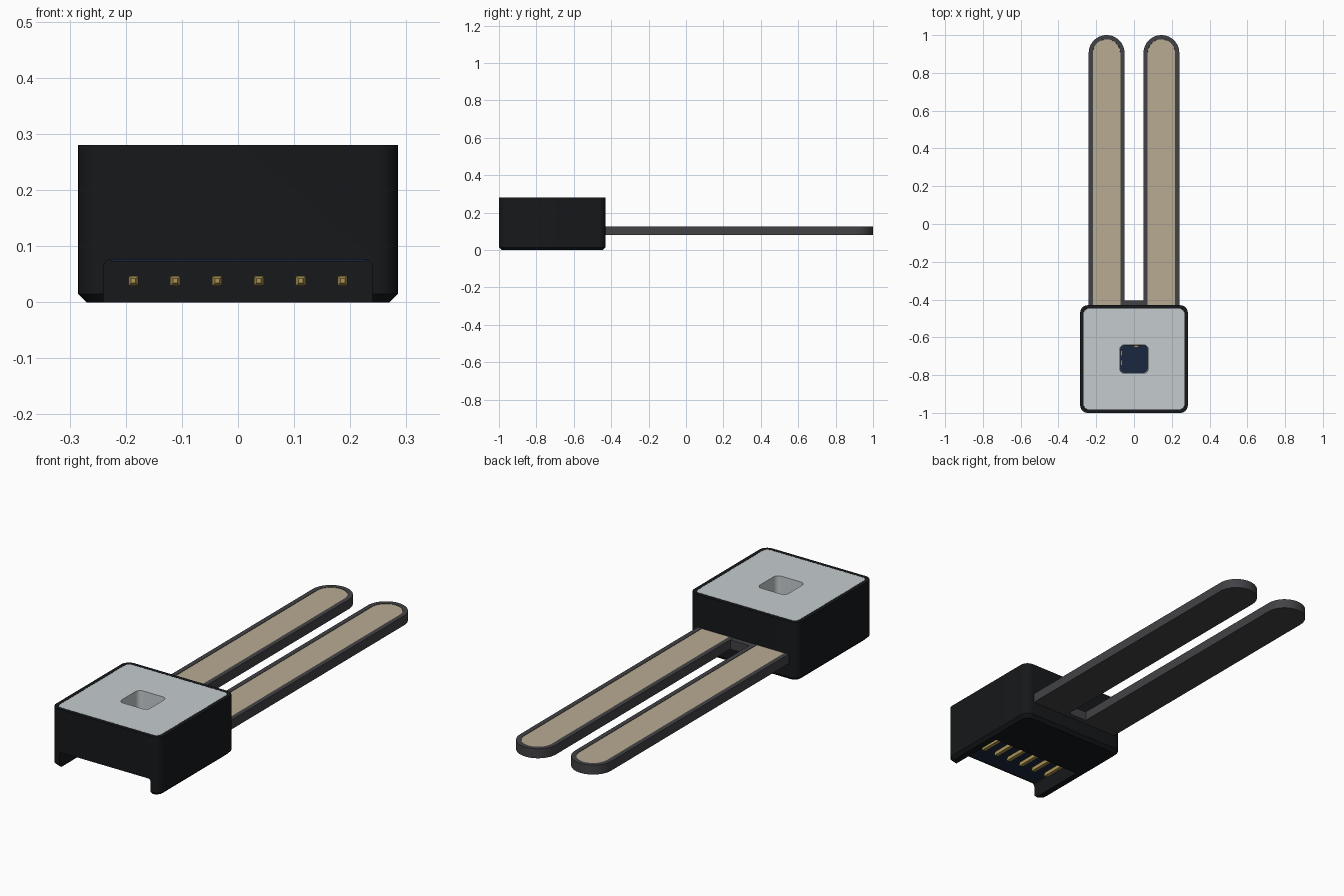
import bpy, bmesh
from math import sin, cos, pi

if "Cube" in bpy.data.objects:
    bpy.data.objects.remove(bpy.data.objects["Cube"])

CY = -0.715  # centre of the square housing


def material(name, rgb):
    m = bpy.data.materials.new(name)
    m.diffuse_color = (*rgb, 1)
    m.use_nodes = True
    m.node_tree.nodes["Principled BSDF"].inputs["Base Color"].default_value = m.diffuse_color
    return m


BLACK = material("black_plastic", (0.008, 0.009, 0.010))
SILVER = material("light_grey", (0.56, 0.60, 0.62))
RIM = material("dark_grey", (0.055, 0.055, 0.062))
TAN = material("tan", (0.48, 0.41, 0.29))
NAVY = material("navy_board", (0.010, 0.020, 0.050))
GOLD = material("gold", (0.42, 0.30, 0.09))
METAL = material("chip_metal", (0.25, 0.25, 0.25))


def finish(name, bm, mat):
    bmesh.ops.recalc_face_normals(bm, faces=bm.faces)
    me = bpy.data.meshes.new(name)
    bm.to_mesh(me)
    bm.free()
    me.materials.append(mat)
    ob = bpy.data.objects.new(name, me)
    bpy.context.collection.objects.link(ob)
    return ob


def smooth(ob):
    bpy.ops.object.select_all(action='DESELECT')
    bpy.context.view_layer.objects.active = ob
    ob.select_set(True)
    bpy.ops.object.shade_smooth_by_angle(angle=0.6)


def loft(name, rings, mat, caps=(True, True)):
    """Skin a list of equal-length point rings."""
    bm = bmesh.new()
    vs = [[bm.verts.new(p) for p in r] for r in rings]
    n = len(vs[0])
    for a, b in zip(vs, vs[1:]):
        for i in range(n):
            j = (i + 1) % n
            bm.faces.new((a[i], a[j], b[j], b[i]))
    for cap, ring in zip(caps, (vs[0], vs[-1])):
        if cap:
            bm.faces.new(ring)
    return finish(name, bm, mat)


def rounded_square(h, r, z, seg=8):
    pts = []
    for q, (sx, sy) in enumerate(((1, 1), (-1, 1), (-1, -1), (1, -1))):
        for k in range(seg + 1):
            a = (q + k / seg) * pi / 2
            pts.append((sx * (h - r) + r * cos(a), CY + sy * (h - r) + r * sin(a), z))
    return pts


def prong_ring(cx, inset, z, seg=24):
    r = 0.095 - inset
    pts = [(cx - r, -0.45, z), (cx + r, -0.45, z)]
    for k in range(seg + 1):
        a = pi * k / seg
        pts.append((cx + r * cos(a), 0.905 + r * sin(a), z))
    return pts


def box(name, x, y, z, mat):
    bm = bmesh.new()
    bmesh.ops.create_cube(bm, size=1)
    for v in bm.verts:
        v.co = [lo + (c + 0.5) * (hi - lo) for c, (lo, hi) in zip(v.co, (x, y, z))]
    return finish(name, bm, mat)


# housing: chamfered foot, recessed top and central well
housing = loft("housing", [rounded_square(*s) for s in (
    (0.270, 0.030, 0), (0.285, 0.040, 0.015), (0.285, 0.040, 0.28),
    (0.268, 0.026, 0.28), (0.268, 0.026, 0.25), (0.082, 0.030, 0.25),
    (0.082, 0.030, 0.095))], BLACK)

# connector bay cut from the underside and front
cutter = box("bay_cutter", (-0.24, 0.24), (-1.2, -0.70), (-0.2, 0.076), BLACK)
bm = bmesh.new()
bm.from_mesh(cutter.data)
edges = [e for e in bm.edges if all(v.co.z > 0 for v in e.verts)
         and abs(e.verts[0].co.x - e.verts[1].co.x) < 1e-4]
bmesh.ops.bevel(bm, geom=edges, offset=0.014, segments=4, affect='EDGES', profile=0.5)
bm.to_mesh(cutter.data)
bm.free()
cutter.hide_render = True
cutter.hide_set(True)
cut = housing.modifiers.new("bay", 'BOOLEAN')
cut.object = cutter
cut.solver = 'EXACT'
bpy.context.view_layer.objects.active = housing
bpy.ops.object.modifier_apply(modifier="bay")
bpy.data.objects.remove(cutter)
smooth(housing)

# pale top plate with the well lining
smooth(loft("top_plate", [rounded_square(*s) for s in (
    (0.267, 0.025, 0.252), (0.267, 0.025, 0.28), (0.075, 0.025, 0.28),
    (0.073, 0.025, 0.10))], SILVER, (False, False)))

# circuit board, seen through the well and in the bay
box("circuit_board", (-0.226, 0.226), (-0.985, -0.60), (0.073, 0.102), NAVY)
for i, y in enumerate((-0.685, -0.735)):
    box(f"chip_{i}", (-0.072, -0.060), (y - 0.014, y + 0.014), (0.10, 0.112), METAL)
box("gold_pad", (0.0, 0.024), (-0.655, -0.643), (0.10, 0.110), GOLD)

# six connector pins with tapered tips
for i in range(6):
    x = (i - 2.5) * 0.0745
    rings = [[(x + sx * h, y, 0.038 + sz * h) for sx, sz in
              ((-1, -1), (1, -1), (1, 1), (-1, 1))]
             for h, y in ((0.004, -0.862), (0.009, -0.85), (0.009, -0.69))]
    loft(f"pin_{i}", rings, GOLD)

# two prongs with a shallow tray and tan inlay
for side, cx in (("left", -0.145), ("right", 0.145)):
    smooth(loft(f"{side}_prong", [prong_ring(cx, i, z) for i, z in (
        (0, 0.08), (0, 0.125), (0.022, 0.125), (0.022, 0.115))], RIM))
    smooth(loft(f"{side}_inlay", [prong_ring(cx, 0.0225, z)
                                  for z in (0.116, 0.1235)], TAN))

# bridge joining the prong roots
box("prong_bridge", (-0.055, 0.055), (-0.45, -0.405), (0.08, 0.124), RIM)
